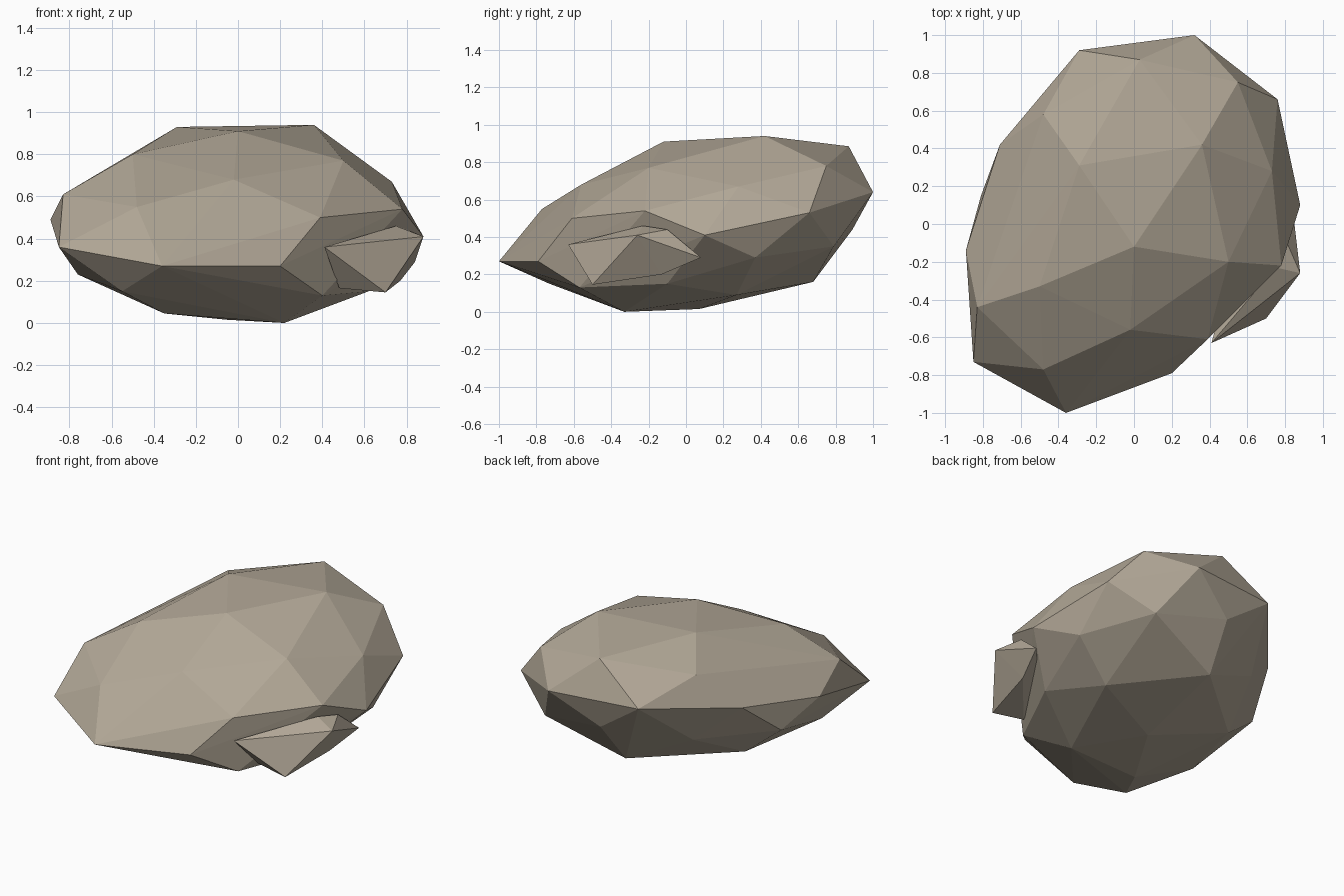
import bpy
import bmesh

# Remove the default cube only
default_cube = bpy.data.objects.get("Cube")
if default_cube:
    bpy.data.objects.remove(default_cube, do_unlink=True)


def flat_material(name, colour):
    material = bpy.data.materials.new(name)
    material.use_nodes = True
    material.diffuse_color = colour
    shader = material.node_tree.nodes["Principled BSDF"]
    shader.inputs["Base Color"].default_value = colour
    shader.inputs["Roughness"].default_value = 1.0
    return material


def faceted_stone(name, corners, material):
    """Wrap a faceted convex shell around a few corner points."""
    shell = bmesh.new()
    for corner in corners:
        shell.verts.new(corner)
    result = bmesh.ops.convex_hull(shell, input=shell.verts[:])
    unused = {item for key in ("geom_interior", "geom_unused")
              for item in result[key]
              if isinstance(item, bmesh.types.BMVert) and not item.link_faces}
    bmesh.ops.delete(shell, geom=list(unused), context="VERTS")
    bmesh.ops.recalc_face_normals(shell, faces=shell.faces[:])
    for face in shell.faces:
        face.smooth = False

    mesh = bpy.data.meshes.new(name)
    shell.to_mesh(mesh)
    shell.free()
    mesh.materials.append(material)
    stone = bpy.data.objects.new(name, mesh)
    bpy.context.collection.objects.link(stone)
    return stone


stone_colour = flat_material("warm grey stone", (0.44, 0.385, 0.305, 1.0))

# Main boulder: crown, sloping shoulders, widest rim, underside
crown = [
    (0, -.12, .91), (.36, .42, .94), (-.29, .31, .93), (.03, .87, .885),
    (.5, -.2, .77), (-.5, -.33, .8), (-.48, .58, .8), (.55, .75, .78),
]
shoulders = [
    (-.02, -.56, .68), (-.48, -.77, .55), (.39, -.61, .5),
    (-.83, -.44, .61), (.73, .28, .67), (.78, -.22, .54),
    (.76, .66, .53), (.32, 1, .64), (-.29, .92, .65), (-.71, .42, .58),
]
rim = [
    (-.36, -1, .27), (.2, -.79, .27), (-.85, -.73, .36),
    (-.89, -.14, .49), (-.81, .15, .355), (.88, .1, .41),
    (.01, .89, .44), (.49, .79, .35), (-.45, .57, .355), (.74, .37, .29),
]
underside = [
    (-.76, -.35, .23), (-.55, -.73, .15), (-.35, -.41, .045),
    (.22, -.33, 0), (-.05, .07, .015), (.45, .27, .09),
    (-.03, .68, .16), (-.58, .2, .17), (.4, -.57, .13), (.62, -.1, .15),
]
faceted_stone("boulder", crown + shoulders + rim + underside, stone_colour)

# Small shard embedded in the side of the boulder
shard_corners = [
    (.41, -.63, .36), (.88, -.26, .41), (.7, -.5, .145),
    (.75, -.23, .46), (.81, -.1, .44), (.84, .08, .29),
    (.48, -.47, .165), (.77, -.13, .2), (.5, -.3, .3),
]
faceted_stone("side_shard", shard_corners, stone_colour)
